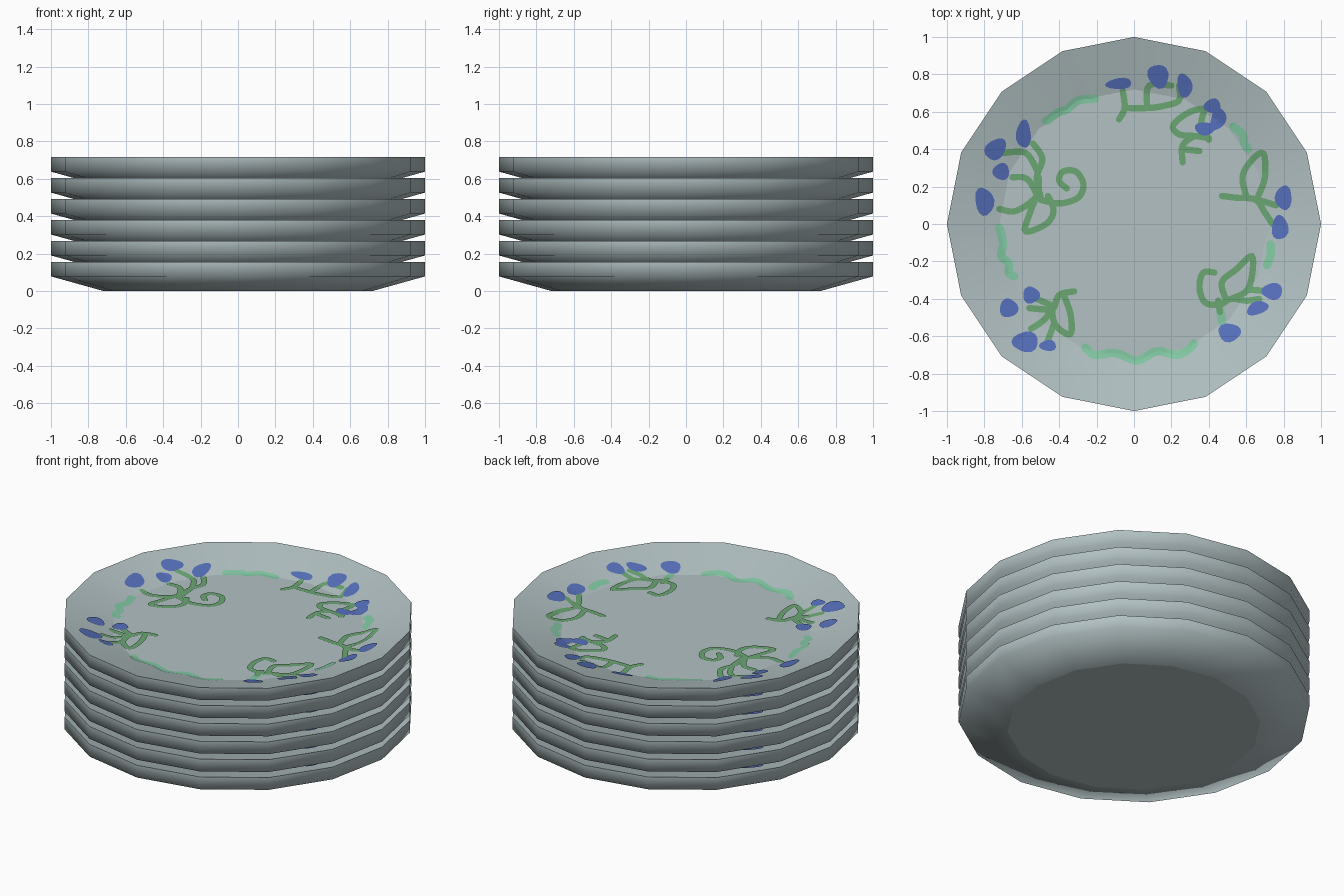
import bpy, bmesh, math
from mathutils import Vector

if "Cube" in bpy.data.objects:
    bpy.data.objects.remove(bpy.data.objects["Cube"])

SIDES, COUNT, PITCH = 16, 6, 0.112
R_FOOT, R_RIM = 0.72, 1.0
Z_LOW, Z_FLOOR, Z_TOP = 0.078, 0.077, 0.155


def material(name, rgb):
    m = bpy.data.materials.new(name)
    lin = [((c / 255 + 0.055) / 1.055) ** 2.4 for c in rgb]
    m.diffuse_color = (*lin, 1)
    m.use_nodes = True
    m.node_tree.nodes["Principled BSDF"].inputs["Base Color"].default_value = m.diffuse_color
    return m


glaze = material("grey_green_glaze", (178, 193, 195))
blue = material("flower_blue", (86, 112, 188))
green = material("vine_green", (106, 166, 114))
mint = material("mint_green", (130, 200, 163))


def mesh_from(bm, name, mat):
    me = bpy.data.meshes.new(name)
    bm.to_mesh(me)
    bm.free()
    me.materials.append(mat)
    return me


def plate_mesh():
    """Closed 16-sided dish, smooth outside with crisp rim and foot edges."""
    bm = bmesh.new()
    profile = [(R_FOOT, 0), (R_RIM, Z_LOW), (R_RIM, Z_TOP), (R_FOOT, Z_FLOOR)]
    rings = []
    for r, z in profile:
        rings.append([bm.verts.new((r * math.cos(a), r * math.sin(a), z))
                      for a in (k * math.tau / SIDES for k in range(SIDES))])
    for lo, hi in zip(rings, rings[1:]):
        for k in range(SIDES):
            n = (k + 1) % SIDES
            bm.faces.new((lo[k], lo[n], hi[n], hi[k]))
    bm.faces.new(rings[0][::-1])
    bm.faces.new(rings[-1])
    bm.normal_update()
    for f in bm.faces:
        f.smooth = True
    for ring in (rings[0], rings[2], rings[3]):
        for k in range(SIDES):
            bm.edges.get((ring[k], ring[(k + 1) % SIDES])).smooth = False
    return mesh_from(bm, "plate", glaze)


def dish_z(x, y):
    """Height of the faceted dish surface under a point."""
    s = max(x * math.cos(a) + y * math.sin(a)
            for a in ((k + 0.5) * math.tau / SIDES for k in range(SIDES)))
    s /= math.cos(math.pi / SIDES)
    t = max(0, (s - R_FOOT) / (R_RIM - R_FOOT))
    return Z_FLOOR + t * (Z_TOP - Z_FLOOR)


def smooth_path(pts, steps=5):
    p = [pts[0]] + pts + [pts[-1]]
    out = []
    for i in range(1, len(p) - 2):
        a, b, c, d = p[i - 1:i + 3]
        for j in range(steps):
            t = j / steps
            out.append(0.5 * (2 * b + (c - a) * t + (2 * a - 5 * b + 4 * c - d) * t * t
                              + (3 * b - a - 3 * c + d) * t ** 3))
    return out + [pts[-1]]


def blob(bm, x, y, rx, ry, deg, lift, wobble=0.0, n=16):
    """Rounded spot laid on the dish; coordinates in hundredths."""
    ca, sa = math.cos(math.radians(deg)), math.sin(math.radians(deg))

    def vert(k, f):
        a = k * math.tau / n
        f *= 1 + wobble * math.sin(3 * a + x)
        u, v = rx * f * math.cos(a), ry * f * math.sin(a)
        px, py = (x + u * ca - v * sa) / 100, (y + u * sa + v * ca) / 100
        return bm.verts.new((px, py, dish_z(px, py) + lift))
    inner = [vert(k, 0.5) for k in range(n)]
    outer = [vert(k, 1.0) for k in range(n)]
    mid = bm.verts.new((x / 100, y / 100, dish_z(x / 100, y / 100) + lift))
    for k in range(n):
        m = (k + 1) % n
        bm.faces.new((mid, inner[k], inner[m]))
        bm.faces.new((inner[k], outer[k], outer[m], inner[m]))


def strokes_mesh(name, mat, strokes, width, lift):
    """Painted brush strokes as thin ribbons with round ends."""
    bm = bmesh.new()
    for flat in strokes:
        path = smooth_path([Vector(flat[i:i + 2]) / 100 for i in range(0, len(flat), 2)])
        prev = None
        for i, p in enumerate(path):
            d = (path[min(i + 1, len(path) - 1)] - path[max(i - 1, 0)]).normalized()
            side = Vector((-d.y, d.x)) * width / 2
            row = []
            for q in (p + side, p, p - side):
                row.append(bm.verts.new((q.x, q.y, dish_z(q.x, q.y) + lift)))
            if prev:
                for j in range(2):
                    bm.faces.new((prev[j], prev[j + 1], row[j + 1], row[j]))
            prev = row
        for e in (path[0], path[-1]):
            blob(bm, e.x * 100, e.y * 100, width * 50, width * 50, 0, lift, n=10)
    return mesh_from(bm, name, mat)


# pale wavy garlands along the dish crease
garlands = [
    (-47, 55, -40, 60, -36, 61, -30, 66, -21, 67),
    (53, 52, 58, 48, 59, 43, 61, 40),
    (-72, -2, -70, -10, -71, -17, -67, -21, -67, -26, -64, -28),
    (-26, -66, -21, -70, -10, -69, 2, -73, 12, -68, 22, -70, 28, -68, 32, -64),
    (73, -11, 73, -17, 71, -22), (46, -46, 47, -52)]
# green vines and leaf outlines, one group per sprig
left = [
    (-72, 8, -63, 7, -52, 15, -51, 25), (-65, 25, -57, 24, -51, 14),
    (-50, 13, -40, 11, -30, 14, -27, 21, -31, 28, -38, 28, -40, 23, -36, 19),
    (-52, 15, -56, 5, -58, -4, -47, 0, -43, 7, -46, 15),
    (-70, 38, -58, 38, -52, 29), (-54, 43, -49, 35, -52, 25, -50, 15)]
top = [
    (-6, 71, -5, 62, -8, 56), (-4, 62, 7, 62, 15, 63, 24, 66, 24, 74),
    (7, 62, 8, 74, 20, 74), (40, 62, 30, 60, 21, 53, 24, 48, 33, 47, 40, 46),
    (32, 47, 26, 42, 26, 33), (26, 40, 35, 39), (38, 62, 36, 53, 40, 45)]
right = [
    (47, 15, 55, 14, 65, 13, 70, 6, 74, 0), (66, 13, 76, 10),
    (60, 15, 58, 25, 62, 33, 69, 38, 70, 25, 66, 14),
    (43, -26, 37, -26, 35, -34, 38, -42, 46, -43, 52, -40, 60, -41, 67, -40),
    (49, -40, 47, -31, 55, -24, 63, -17, 63, -28, 60, -36, 52, -40),
    (61, -35, 72, -36), (45, -41, 46, -47)]
low_left = [
    (-32, -36, -40, -38, -43, -45, -49, -52, -55, -56), (-52, -40, -43, -44),
    (-38, -37, -34, -48, -34, -59, -42, -54, -44, -45),
    (-56, -45, -45, -46), (-43, -54, -46, -62)]
# blue petals: x, y, half width, half height, turn
petals = [
    (-8, 75, 7, 3, 5), (13, 79, 5.5, 6.5, 20), (27, 74, 4, 6.5, 10), (42, 63, 4.5, 4, 0),
    (45, 56, 4, 6, -20), (38, 51, 5.5, 3.5, 0), (-59, 48, 4, 7.5, 0), (-74, 40, 6.5, 5, 45),
    (-71, 28, 4.5, 4.5, 0), (-80, 12, 5, 7.5, 10), (80, 14, 4.5, 6.5, 0),
    (78, -2, 4.5, 6.5, 0), (74, -36, 5.5, 4.5, 0), (66, -45, 6, 3.5, 20),
    (51, -58, 6, 5, 0), (-55, -38, 4.5, 4.5, 0), (-67, -45, 5, 5, 0),
    (-58, -63, 7, 5.5, 0), (-46, -65, 4.5, 3, 0)]

bm = bmesh.new()
for p in petals:
    blob(bm, *p, lift=0.005, wobble=0.08)
parts = {
    "plate": plate_mesh(),
    "garland": strokes_mesh("garland", mint, garlands, 0.045, 0.003),
    "vines": strokes_mesh("vines", green, left + top + right + low_left, 0.034, 0.004),
    "petals": mesh_from(bm, "petals", blue)}

# stack of identical plates
for i in range(COUNT):
    for name, me in parts.items():
        ob = bpy.data.objects.new(f"{name}_{i + 1}", me)
        ob.location.z = i * PITCH
        bpy.context.collection.objects.link(ob)
